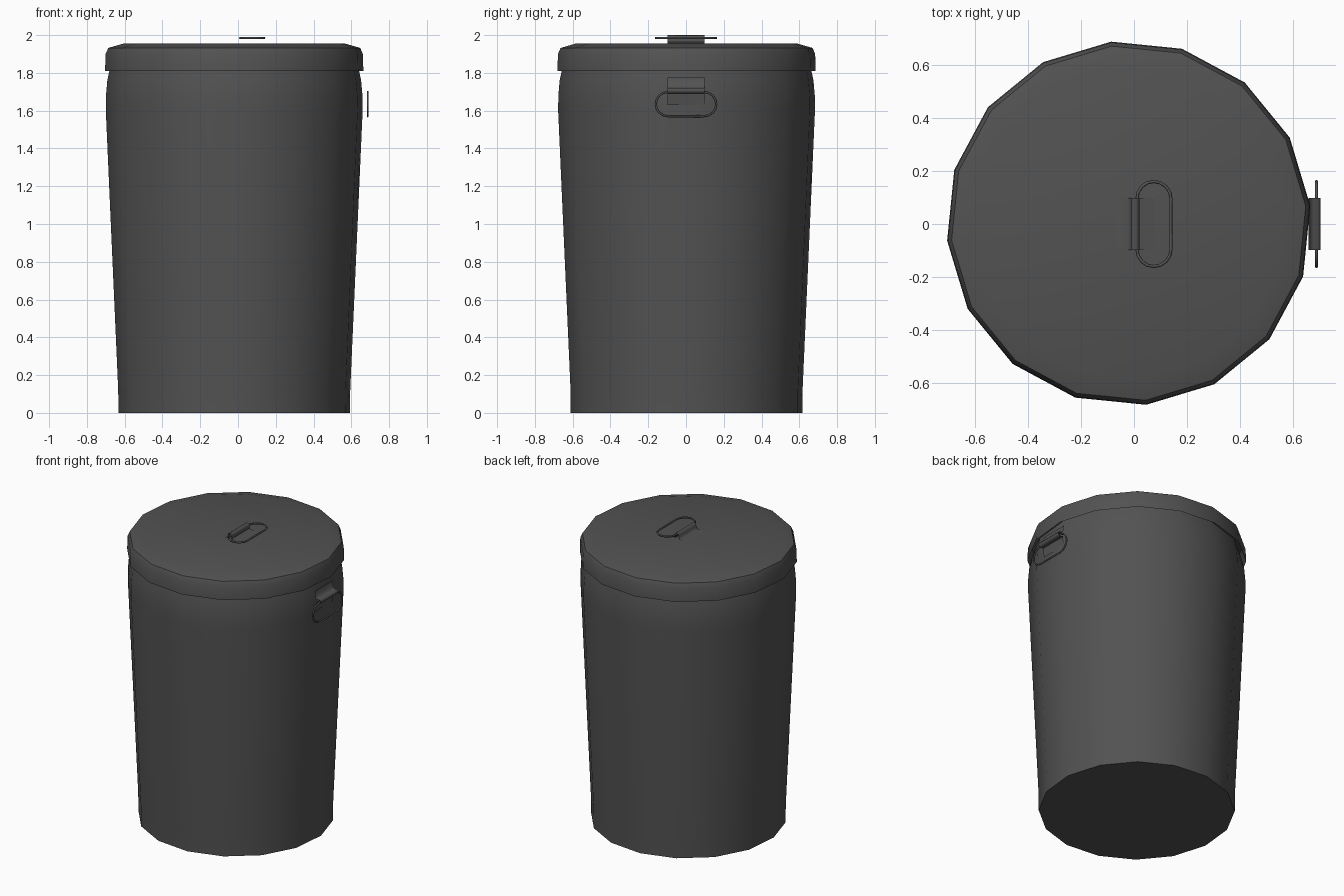
import bpy, bmesh
from math import radians, cos, sin, pi
from mathutils import Matrix, Vector

if "Cube" in bpy.data.objects:
    bpy.data.objects.remove(bpy.data.objects["Cube"])

SIDES, TURN, CX, CY = 16, radians(5.5), -0.02, 0.003

dark = bpy.data.materials.new("dark_grey")
dark.diffuse_color = (0.085, 0.085, 0.085, 1)
dark.use_nodes = True
dark.node_tree.nodes["Principled BSDF"].inputs["Base Color"].default_value = dark.diffuse_color


def finish(name, bm, angle=50):
    bmesh.ops.recalc_face_normals(bm, faces=bm.faces)
    mesh = bpy.data.meshes.new(name)
    bm.to_mesh(mesh)
    bm.free()
    ob = bpy.data.objects.new(name, mesh)
    bpy.context.collection.objects.link(ob)
    mesh.materials.append(dark)
    bpy.ops.object.select_all(action='DESELECT')
    ob.select_set(True)
    bpy.context.view_layer.objects.active = ob
    bpy.ops.object.shade_smooth_by_angle(angle=radians(angle))
    return ob


def lathe(name, profile, cap):
    """16-sided shell from (radius, z) pairs; cap is the index of the closed ring."""
    bm = bmesh.new()
    rings = [[bm.verts.new((CX + r * cos(TURN + 2 * pi * i / SIDES),
                            CY + r * sin(TURN + 2 * pi * i / SIDES), z))
              for i in range(SIDES)] for r, z in profile]
    for a, b in zip(rings, rings[1:]):
        for i in range(SIDES):
            j = (i + 1) % SIDES
            bm.faces.new((a[i], a[j], b[j], b[i]))
    bm.faces.new(rings[cap])
    return finish(name, bm)


def bracket(name, matrix):
    """Sheet folded over the ring's straight bar."""
    profile = [(-0.065, 0), (-0.02, 0.006), (-0.011, 0.02), (-0.01, 0.038), (0.0, 0.045),
               (0.014, 0.041), (0.02, 0.03), (0.018, 0.008), (0.08, 0.0)]
    bm = bmesh.new()
    rows = [[bm.verts.new((u, y, h)) for y in (-0.097, 0.097)] for u, h in profile]
    for a, b in zip(rows, rows[1:]):
        bm.faces.new((a[0], a[1], b[1], b[0]))
    ob = finish(name, bm, 60)
    ob.matrix_world = matrix


def pull_ring(name, matrix):
    """Thin stadium-shaped ring."""
    path = []
    for side, start in ((1, 0), (-1, pi)):
        for k in range(9):
            a = start + pi * k / 8
            path.append(Vector((0.075 + 0.064 * cos(a), side * 0.096 + 0.064 * sin(a), 0.03)))
    bm = bmesh.new()
    n, m, t = len(path), 6, 0.006
    loops = []
    for i, p in enumerate(path):
        d = (path[(i + 1) % n] - path[i - 1]).normalized()
        out = Vector((d.y, -d.x, 0))
        loops.append([bm.verts.new(p + t * (out * cos(2 * pi * k / m)
                                            + Vector((0, 0, 1)) * sin(2 * pi * k / m)))
                      for k in range(m)])
    for i in range(n):
        a, b = loops[i], loops[(i + 1) % n]
        for k in range(m):
            bm.faces.new((a[k], a[(k + 1) % m], b[(k + 1) % m], b[k]))
    ob = finish(name, bm, 65)
    ob.matrix_world = matrix


# Tapered can body, closed at the bottom
lathe("can_body", [(0.616, 0), (0.617, 0.12), (0.683, 1.6), (0.682, 1.68),
                   (0.675, 1.76), (0.66, 1.83)], 0)

# Lid with rounded shoulder
lathe("lid", [(0.687, 1.81), (0.684, 1.90), (0.67, 1.932), (0.59, 1.955)], -1)

# Matching handles: on the lid, and turned downward on the right side
spots = {"lid": Matrix.Translation((0, 0, 1.955)),
         "side": Matrix.Translation((0.657, 0, 1.71)) @ Matrix.Rotation(pi / 2, 4, 'Y')}
for label, matrix in spots.items():
    bracket(label + "_bracket", matrix)
    pull_ring(label + "_pull_ring", matrix)
